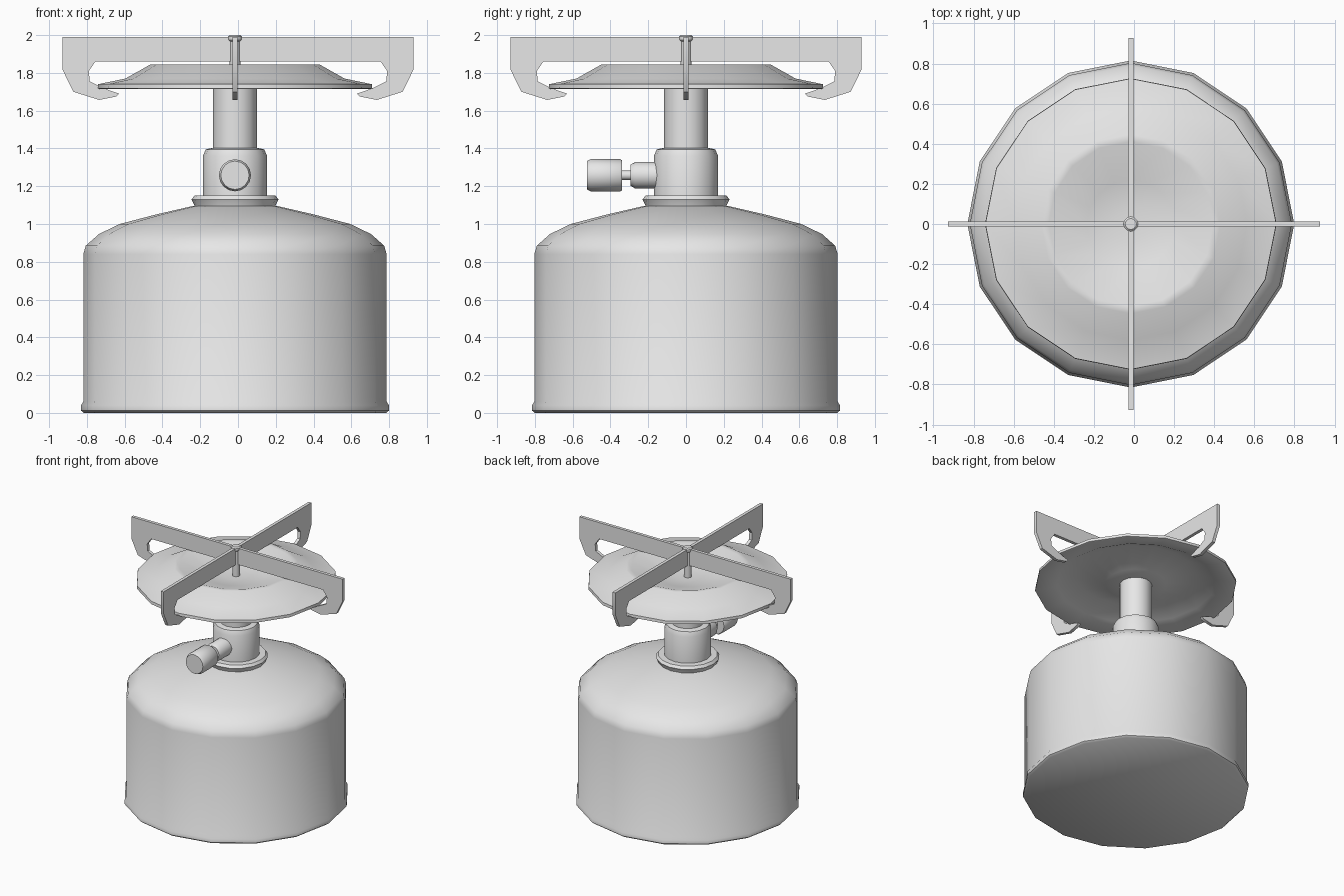
import bpy, bmesh, math
from mathutils import Matrix, Vector

cube = bpy.data.objects.get("Cube")
if cube:
    bpy.data.objects.remove(cube, do_unlink=True)

GREY = (0.8, 0.8, 0.8, 1.0)
metal = bpy.data.materials.new("plain grey metal")
metal.use_nodes = True
metal.diffuse_color = GREY
metal.node_tree.nodes["Principled BSDF"].inputs["Base Color"].default_value = GREY

CX = -0.016  # stove axis sits slightly off the pot support centre


def finish(name, bm, angle=40):
    bmesh.ops.recalc_face_normals(bm, faces=bm.faces)
    mesh = bpy.data.meshes.new(name)
    bm.to_mesh(mesh)
    bm.free()
    mesh.materials.append(metal)
    obj = bpy.data.objects.new(name, mesh)
    bpy.context.collection.objects.link(obj)
    bpy.ops.object.select_all(action='DESELECT')
    obj.select_set(True)
    bpy.context.view_layer.objects.active = obj
    bpy.ops.object.shade_smooth_by_angle(angle=math.radians(angle))
    return obj


def lathe(name, profile, sides=16, matrix=Matrix.Translation((CX, 0, 0)), angle=40):
    """Turn (radius, height) points into a closed solid around the local z axis."""
    bm = bmesh.new()
    rings = []
    for r, z in profile:
        rings.append([bm.verts.new((r * math.cos(a), r * math.sin(a), z))
                      for a in (math.tau * i / sides for i in range(sides))])
    for low, high in zip(rings, rings[1:]):
        for i in range(sides):
            j = (i + 1) % sides
            bm.faces.new((low[i], low[j], high[j], high[i]))
    bm.faces.new(rings[0][::-1])
    bm.faces.new(rings[-1])
    bmesh.ops.transform(bm, matrix=matrix, verts=bm.verts)
    return finish(name, bm, angle)


def support(name, half, thickness, matrix):
    """Mirror a half outline in x and z, and extrude it into a flat bar."""
    outline = half + [(-x, z) for x, z in reversed(half)]
    bm = bmesh.new()
    face = bm.faces.new([bm.verts.new((x, -thickness / 2, z)) for x, z in outline])
    new = bmesh.ops.extrude_face_region(bm, geom=[face])["geom"]
    bmesh.ops.translate(bm, vec=Vector((0, thickness, 0)),
                        verts=[v for v in new if isinstance(v, bmesh.types.BMVert)])
    bmesh.ops.transform(bm, matrix=matrix, verts=bm.verts)
    return finish(name, bm, 35)


# Gas canister with a small foot rim and domed shoulder
lathe("gas_canister", [(0.80, 0), (0.815, 0.012), (0.815, 0.04), (0.803, 0.06),
                       (0.803, 0.84), (0.79, 0.885), (0.72, 0.947), (0.61, 1.0),
                       (0.42, 1.05), (0.225, 1.095), (0.1, 1.1)])

# Collar, valve housing and burner tube
lathe("collar", [(0.21, 1.08), (0.215, 1.1), (0.23, 1.13), (0.215, 1.15), (0.1, 1.155)])
lathe("valve_housing", [(0.17, 1.12), (0.17, 1.36), (0.155, 1.395), (0.11, 1.405)])
lathe("burner_tube", [(0.117, 1.38), (0.117, 1.74)])

# Thin dished burner plate, underside first
lathe("burner_plate", [(0.1, 1.725), (0.22, 1.735), (0.43, 1.81), (0.57, 1.745),
                       (0.72, 1.715), (0.727, 1.718), (0.725, 1.74), (0.58, 1.77),
                       (0.447, 1.845), (0.41, 1.843), (0.22, 1.78), (0.08, 1.765)],
      angle=50)

# Centre pin with its cap
lathe("centre_pin", [(0.028, 1.75), (0.028, 1.965), (0.037, 1.975), (0.037, 1.992),
                     (0.028, 2.0)], sides=12)

# Side valve, pointing to the front
side = Matrix.Translation((CX, 0, 1.258)) @ Matrix.Rotation(math.pi / 2, 4, 'X')
lathe("valve_outlet", [(0.07, 0.1), (0.07, 0.27), (0.055, 0.295)], 16, side)
lathe("valve_spindle", [(0.025, 0.28), (0.025, 0.35)], 12, side)
lathe("valve_knob", [(0.08, 0.34), (0.085, 0.347), (0.085, 0.505), (0.075, 0.525)],
      16, side)

# Two crossed pot supports with hooked feet gripping the plate
HALF = [(0.928, 1.99), (0.928, 1.815), (0.872, 1.70), (0.735, 1.657), (0.645, 1.675),
        (0.63, 1.69), (0.71, 1.718), (0.785, 1.755), (0.79, 1.81), (0.755, 1.86)]
support("pot_support_across", HALF, 0.025, Matrix.Identity(4))
support("pot_support_along", HALF, 0.025,
        Matrix.Translation((CX, 0, 0)) @ Matrix.Rotation(math.pi / 2, 4, 'Z'))
